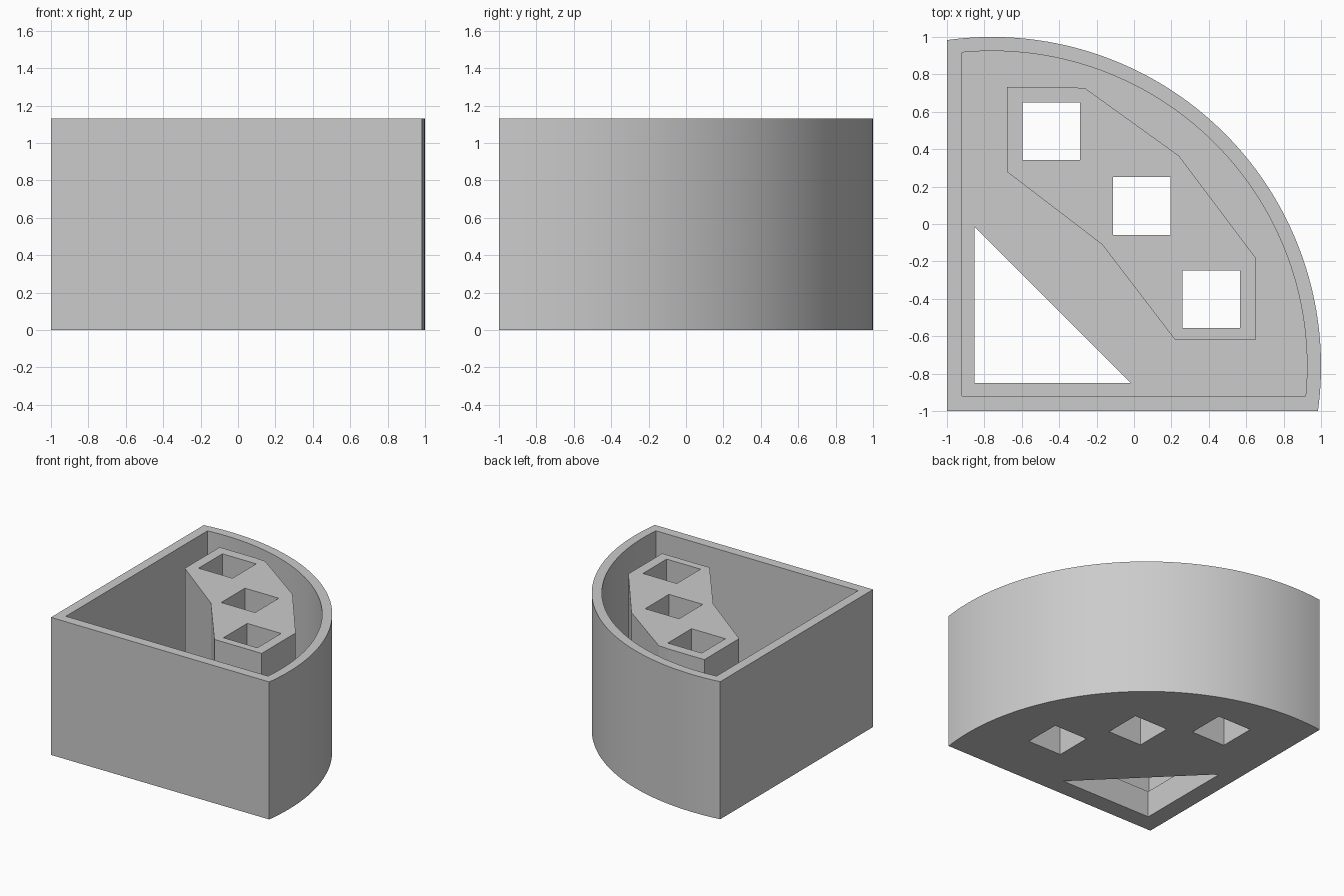
import bpy, bmesh, math

if "Cube" in bpy.data.objects:
    bpy.data.objects.remove(bpy.data.objects["Cube"])

HEIGHT, FLOOR = 1.13, 0.22
CENTRE = -0.76          # arc centre, same on x and y


def prism(name, outline, z0, z1):
    """Solid extruded upward from a counter-clockwise outline."""
    bm = bmesh.new()
    face = bm.faces.new([bm.verts.new((x, y, z0)) for x, y in outline])
    top = bmesh.ops.extrude_face_region(bm, geom=[face])["geom"]
    bmesh.ops.translate(bm, vec=(0, 0, z1 - z0),
                        verts=[g for g in top if isinstance(g, bmesh.types.BMVert)])
    bmesh.ops.recalc_face_normals(bm, faces=bm.faces)
    mesh = bpy.data.meshes.new(name)
    bm.to_mesh(mesh)
    bm.free()
    obj = bpy.data.objects.new(name, mesh)
    bpy.context.collection.objects.link(obj)
    return obj


def quadrant(side, radius, steps=72):
    """Square corner at (side, side) closed by a rounded arc."""
    over = math.asin((CENTRE - side) / radius)
    span = math.pi / 2 + 2 * over
    arc = [-over + span * i / steps for i in range(steps + 1)]
    return [(side, side)] + [(CENTRE + radius * math.cos(a),
                              CENTRE + radius * math.sin(a)) for a in arc]


def cut(target, cutter):
    """Subtract the cutter and remove it."""
    mod = target.modifiers.new("cut", 'BOOLEAN')
    mod.operation, mod.solver, mod.object = 'DIFFERENCE', 'EXACT', cutter
    bpy.context.view_layer.objects.active = target
    bpy.ops.object.modifier_apply(modifier=mod.name)
    bpy.data.objects.remove(cutter)


# Outer body and the cavity that hollows it
body = prism("holder_body", quadrant(-1.0, 1.76), 0, HEIGHT)
cavity = prism("cavity_cutter", quadrant(-0.92, 1.685), FLOOR, HEIGHT + 0.3)

# Bent block left standing inside the cavity
block = [(-0.68, 0.28), (-0.17, -0.11), (0.22, -0.62), (0.65, -0.62),
         (0.65, -0.18), (0.24, 0.365), (-0.26, 0.725), (-0.35, 0.733), (-0.68, 0.733)]
cut(cavity, prism("block_cutter", block, 0, HEIGHT + 0.6))
cut(body, cavity)

# Three square shafts through the block
for x, y in [(-0.443, 0.495), (0.042, 0.096), (0.412, -0.403)]:
    h = 0.154
    square = [(x - h, y - h), (x + h, y - h), (x + h, y + h), (x - h, y + h)]
    cut(body, prism("shaft_cutter", square, -0.2, HEIGHT + 0.2))

# Triangular opening in the floor
cut(body, prism("opening_cutter", [(-0.853, -0.85), (-0.018, -0.85), (-0.853, -0.015)],
                -0.2, FLOOR + 0.2))

# Single grey finish, smooth arc with sharp edges
grey = bpy.data.materials.new("light_grey")
grey.diffuse_color = (0.6, 0.6, 0.6, 1)
grey.use_nodes = True
grey.node_tree.nodes["Principled BSDF"].inputs["Base Color"].default_value = grey.diffuse_color
body.data.materials.clear()
body.data.materials.append(grey)
bpy.ops.object.select_all(action='DESELECT')
body.select_set(True)
bpy.context.view_layer.objects.active = body
bpy.ops.object.shade_smooth_by_angle(angle=math.radians(4))
